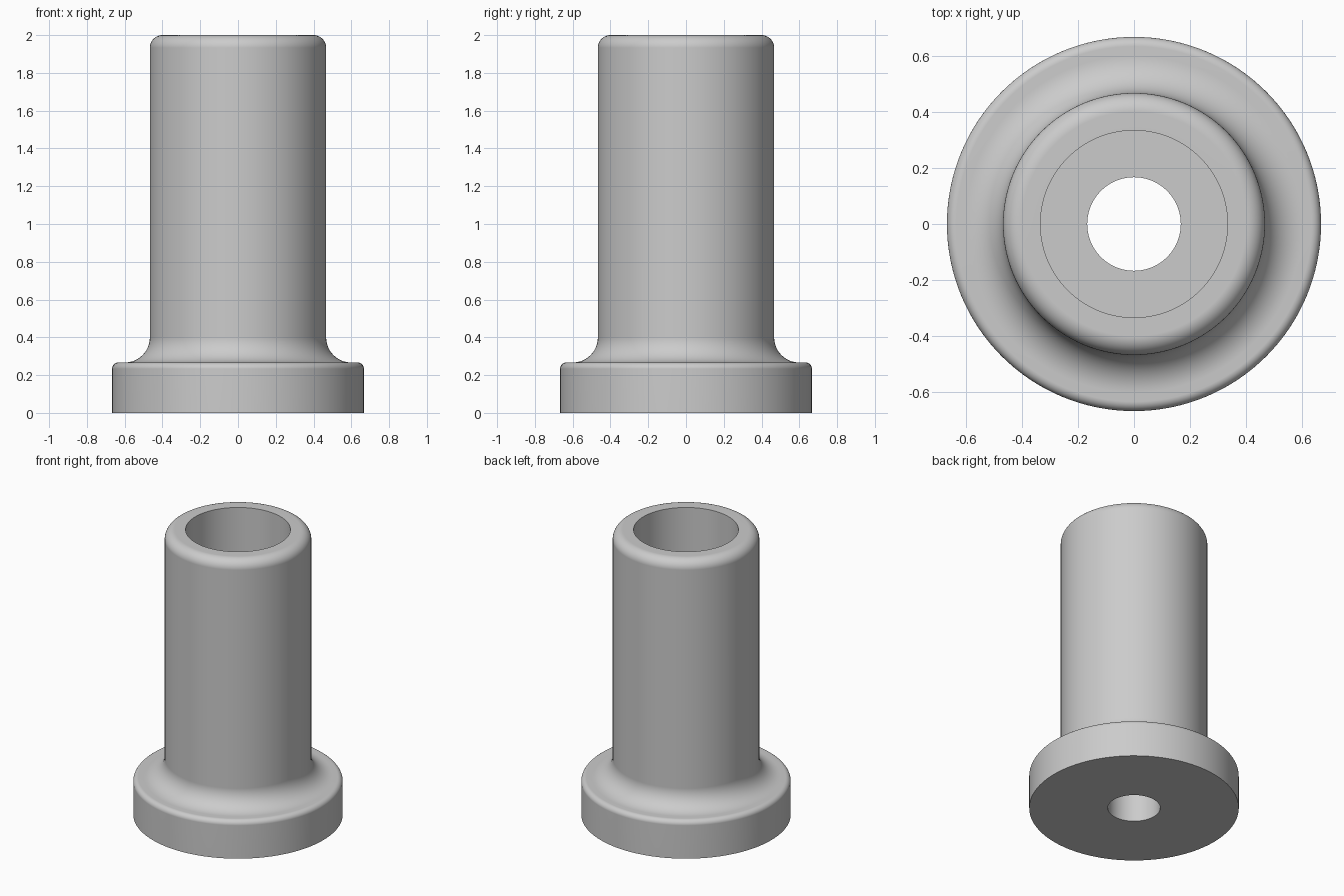
import bpy, bmesh
from math import cos, sin, pi, radians

cube = bpy.data.objects.get("Cube")
if cube:
    bpy.data.objects.remove(cube, do_unlink=True)

SEGMENTS = 128
U = 2 / 30  # design unit: the bushing is 30 units tall


def arc(cx, cz, r, start, end, steps):
    """Points on a circular arc in the profile plane, angles in degrees."""
    angles = [radians(start + (end - start) * i / steps) for i in range(steps + 1)]
    return [(cx + r * cos(a), cz + r * sin(a)) for a in angles]


def revolve(name, profile, material):
    """Spin a closed (radius, height) profile around z."""
    bm = bmesh.new()
    verts = [bm.verts.new((r * U, 0, z * U)) for r, z in profile]
    edges = [bm.edges.new((a, b)) for a, b in zip(verts, verts[1:] + verts[:1])]
    bmesh.ops.spin(bm, geom=verts + edges, cent=(0, 0, 0), axis=(0, 0, 1),
                   angle=2 * pi, steps=SEGMENTS, use_merge=True)
    bmesh.ops.remove_doubles(bm, verts=bm.verts, dist=1e-5)
    bmesh.ops.recalc_face_normals(bm, faces=bm.faces)
    mesh = bpy.data.meshes.new(name)
    bm.to_mesh(mesh)
    bm.free()
    mesh.materials.append(material)
    obj = bpy.data.objects.new(name, mesh)
    bpy.context.collection.objects.link(obj)
    return obj


# Plain grey metal
grey = bpy.data.materials.new("plain_grey")
grey.use_nodes = True
colour = (0.6, 0.6, 0.6, 1)
grey.diffuse_color = colour
grey.node_tree.nodes["Principled BSDF"].inputs["Base Color"].default_value = colour

# Section: flange, fillet, barrel, rounded rim, wide bore, step, narrow hole
section = [(2.5, 0), (10, 0)]
section += arc(9.5, 3.5, 0.5, 0, 90, 6)        # flange edge round
section += arc(9, 6, 2, 270, 180, 12)          # fillet into the barrel
section += arc(6, 29, 1, 0, 90, 10)            # rim round
section += [(5, 30), (5, 4), (2.5, 4)]         # bore and its floor

bushing = revolve("flanged_bushing", section, grey)

# Smooth curves, crisp bore and base edges, flat ends
bpy.ops.object.select_all(action='DESELECT')
bushing.select_set(True)
bpy.context.view_layer.objects.active = bushing
bpy.ops.object.shade_smooth_by_angle(angle=radians(30))
weighted = bushing.modifiers.new("even_normals", 'WEIGHTED_NORMAL')
weighted.keep_sharp = True
